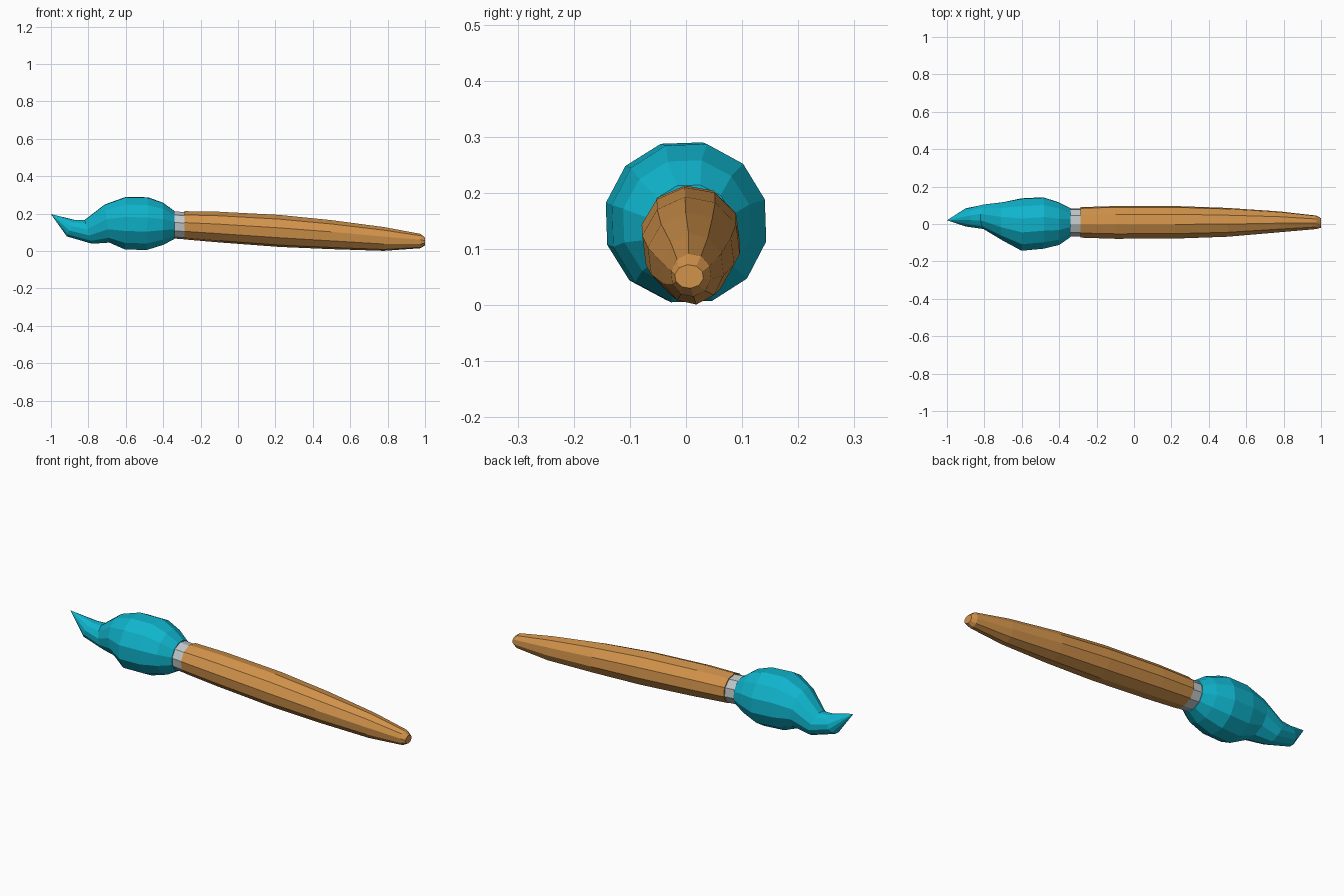
import bpy
import bmesh
import math

cube = bpy.data.objects.get("Cube")
if cube:
    bpy.data.objects.remove(cube, do_unlink=True)


def material(name, color):
    mat = bpy.data.materials.new(name)
    mat.use_nodes = True
    mat.diffuse_color = (*color, 1)
    bsdf = next(n for n in mat.node_tree.nodes if n.type == 'BSDF_PRINCIPLED')
    bsdf.inputs["Base Color"].default_value = (*color, 1)
    return mat


def unit_ring(sides, offset):
    """Polygon stretched so that it exactly fills the square -1..1."""
    angles = [math.radians(offset) + math.tau * i / sides for i in range(sides)]
    w = max(abs(math.cos(a)) for a in angles)
    h = max(abs(math.sin(a)) for a in angles)
    return [(math.cos(a) / w, math.sin(a) / h) for a in angles]


def loft(name, rings, sides, offset, mat, tip=None):
    """Skin rings given as (x, lean, y low, y high, z low, z high)."""
    bm = bmesh.new()
    loops = []
    for x, lean, y0, y1, z0, z1 in rings:
        loops.append([bm.verts.new((x + lean * v,
                                    (y0 + y1) / 2 + u * (y1 - y0) / 2,
                                    (z0 + z1) / 2 + v * (z1 - z0) / 2))
                      for u, v in unit_ring(sides, offset)])
    for a, b in zip(loops, loops[1:]):
        for i in range(sides):
            j = (i + 1) % sides
            bm.faces.new((a[i], a[j], b[j], b[i]))
    bm.faces.new(loops[0])
    if tip:
        point = bm.verts.new(tip)
        for i in range(sides):
            bm.faces.new((loops[-1][i], loops[-1][(i + 1) % sides], point))
    else:
        bm.faces.new(loops[-1])
    bmesh.ops.recalc_face_normals(bm, faces=bm.faces)
    mesh = bpy.data.meshes.new(name)
    bm.to_mesh(mesh)
    bm.free()
    mesh.materials.append(mat)
    obj = bpy.data.objects.new(name, mesh)
    bpy.context.collection.objects.link(obj)
    return obj


teal = material("teal paint", (0.005, 0.46, 0.61))
wood = material("orange wood", (0.64, 0.29, 0.07))
metal = material("grey metal", (0.53, 0.57, 0.58))

# Tapered wooden handle, with a small blunt end
loft("handle", [
    (-0.285, 0, -0.073, 0.09, 0.062, 0.213),
    (-0.1, 0, -0.079, 0.096, 0.046, 0.21),
    (0.22, 0, -0.078, 0.096, 0.022, 0.193),
    (0.5, 0, -0.068, 0.086, 0.01, 0.165),
    (0.78, 0, -0.044, 0.067, 0.001, 0.128),
    (0.975, 0, -0.027, 0.045, 0.015, 0.092),
    (1.0, 0, -0.02, 0.031, 0.03, 0.072),
], 10, 25, wood)

# Metal collar
loft("ferrule", [
    (-0.345, 0, -0.068, 0.083, 0.067, 0.212),
    (-0.28, 0, -0.068, 0.083, 0.062, 0.208),
], 10, 25, metal)

# Swollen bristle head that curls up to a point
loft("bristles", [
    (-0.34, 0, -0.07, 0.085, 0.064, 0.214),
    (-0.4, 0, -0.112, 0.115, 0.033, 0.258),
    (-0.485, 0.005, -0.132, 0.143, 0.005, 0.287),
    (-0.602, 0.004, -0.143, 0.137, 0.009, 0.29),
    (-0.7, -0.012, -0.088, 0.117, 0.045, 0.249),
    (-0.8, -0.02, -0.027, 0.105, 0.039, 0.166),
    (-0.895, 0.02, -0.014, 0.084, 0.078, 0.167),
], 12, 17, teal, tip=(-1.0, 0.02, 0.197))
